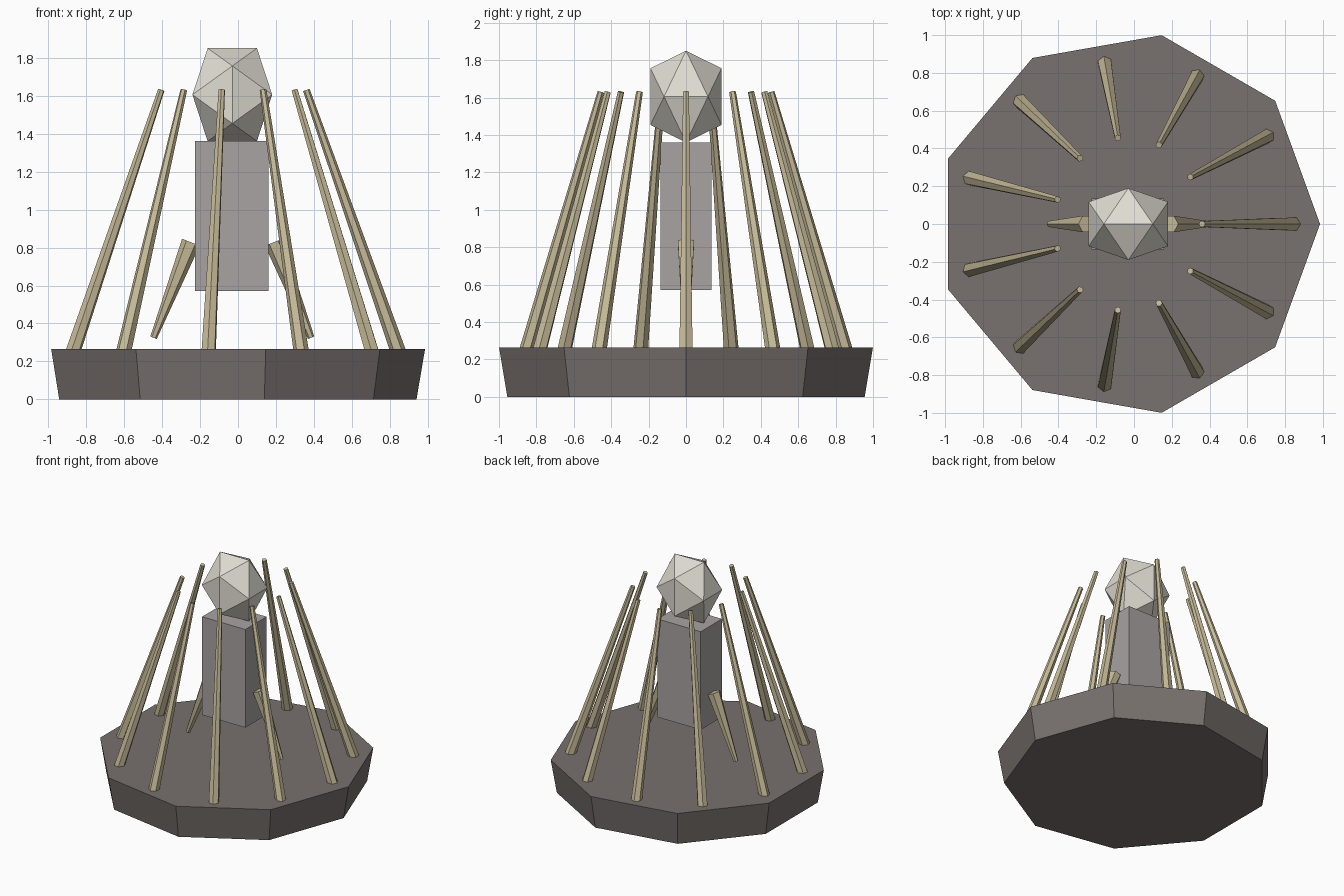
import bpy, bmesh, math
from mathutils import Vector

if "Cube" in bpy.data.objects:
    bpy.data.objects.remove(bpy.data.objects["Cube"])

CX = -0.03  # shared axis of all parts


def material(name, hex_code):
    m = bpy.data.materials.new(name)
    srgb = [int(hex_code[i:i + 2], 16) / 255 for i in (0, 2, 4)]
    m.diffuse_color = [((c + 0.055) / 1.055) ** 2.4 for c in srgb] + [1]
    m.use_nodes = True
    m.node_tree.nodes["Principled BSDF"].inputs["Base Color"].default_value = m.diffuse_color
    return m


def finish(name, bm, mat):
    bmesh.ops.recalc_face_normals(bm, faces=bm.faces)
    mesh = bpy.data.meshes.new(name)
    bm.to_mesh(mesh)
    bm.free()
    mesh.materials.append(mat)
    ob = bpy.data.objects.new(name, mesh)
    bpy.context.collection.objects.link(ob)
    return ob


def tapered_rod(name, p0, p1, r0, r1, outward, mat, sides=6):
    """Straight rod from p0 to p1 with one edge turned outward."""
    p0, p1 = Vector(p0), Vector(p1)
    axis = (p1 - p0).normalized()
    side = axis.cross(Vector(outward)).normalized()
    up = side.cross(axis)
    bm = bmesh.new()
    rings = []
    for p, r in ((p0, r0), (p1, r1)):
        rings.append([bm.verts.new(p + r * (math.cos(a) * up + math.sin(a) * side))
                      for a in (2 * math.pi * i / sides for i in range(sides))])
    for i in range(sides):
        j = (i + 1) % sides
        bm.faces.new((rings[0][i], rings[0][j], rings[1][j], rings[1][i]))
    bm.faces.new(rings[0])
    bm.faces.new(rings[1])
    return finish(name, bm, mat)


stone = material("dark stone", "78716e")
bone = material("tan bone", "c6ba98")
cloth = material("grey cloth", "a9a3a3")
pale = material("pale ivory", "e0ddd2")

# Nine-sided plinth, slightly wider at the top
tapered_rod("base", (CX, 0, 0), (CX, 0, 0.265), 0.97, 1.015, (1, 0, 0), stone, 9)

# Torso block
bm = bmesh.new()
bmesh.ops.create_cube(bm, size=1)
for v in bm.verts:
    v.co = (CX - 0.003 + v.co.x * 0.385, v.co.y * 0.27, 0.965 + v.co.z * 0.79)
finish("torso", bm, cloth)

# Head: stretched icosahedron with an edge along x on top
bm = bmesh.new()
g = (math.sqrt(5) - 1) / 2
for s in (-1, 1):
    for t in (-1, 1):
        for x, y, z in ((s * g, 0, t), (0, s, t * g), (s, t * g, 0)):
            bm.verts.new((CX + 0.21 * x, 0.19 * y, 1.605 + 0.245 * z))
bmesh.ops.convex_hull(bm, input=bm.verts)
finish("head", bm, pale)

# Arms hanging out from the torso
for s, label in ((-1, "left"), (1, "right")):
    tapered_rod("arm_" + label, (CX + s * 0.415, 0, 0.325), (CX + s * 0.218, 0, 0.828),
                0.018, 0.05, (s, 0, 0), bone)

# Ring of leaning ribs, rooted in the plinth
for k in range(11):
    a = 2 * math.pi * k / 11
    c, s = math.cos(a), math.sin(a)
    tapered_rod("rib_%d" % (k + 1), (CX + 0.887 * c, 0.87 * s, 0.215),
                (CX + 0.39 * c, 0.46 * s, 1.63), 0.041, 0.018, (c, s, 0), bone)
